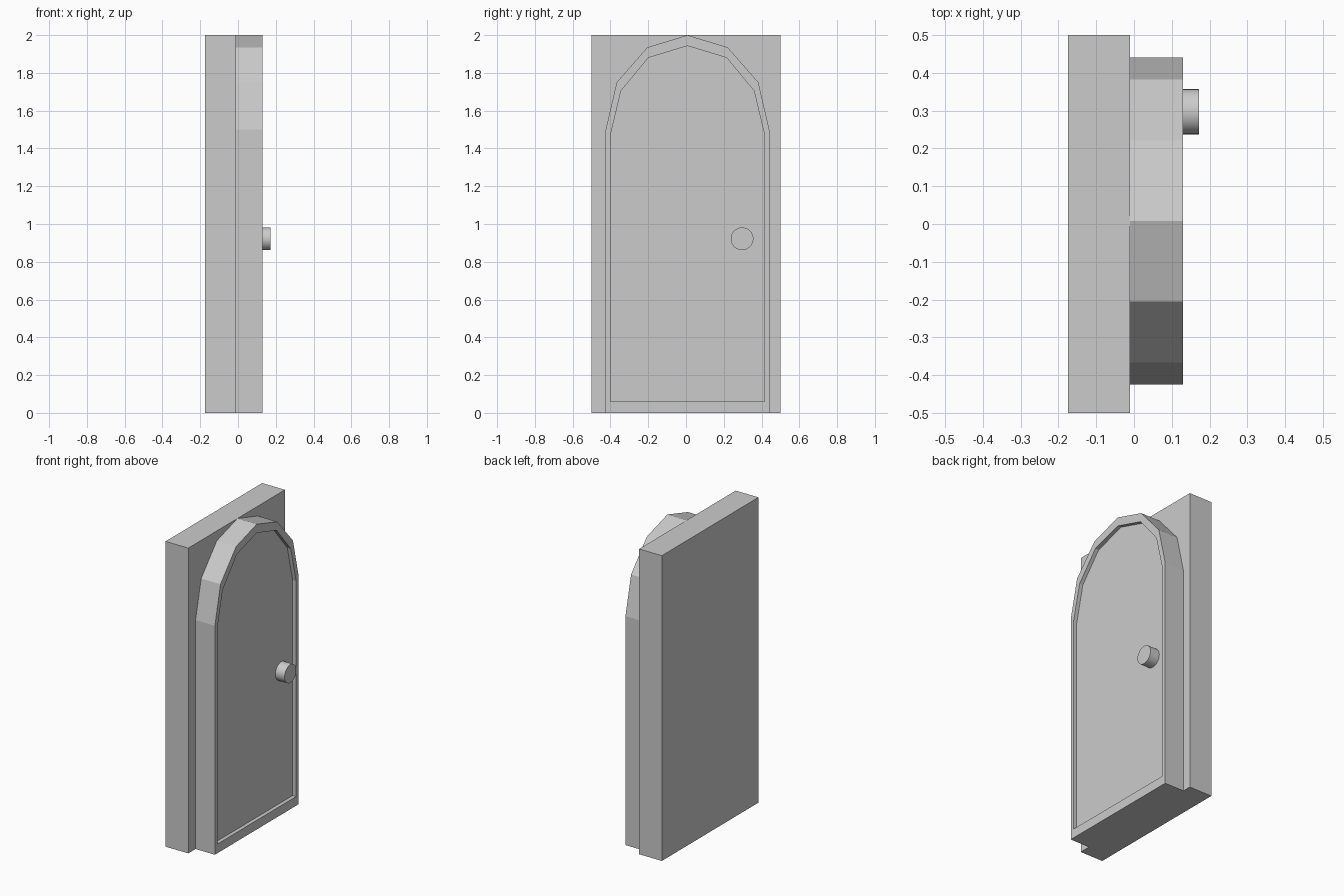
import bpy, bmesh, math

if "Cube" in bpy.data.objects:
    bpy.data.objects.remove(bpy.data.objects["Cube"])

MID = 0.008  # centre line of the arch in y


def make_object(name, bm):
    bmesh.ops.recalc_face_normals(bm, faces=bm.faces[:])
    mesh = bpy.data.meshes.new(name)
    bm.to_mesh(mesh)
    bm.free()
    obj = bpy.data.objects.new(name, mesh)
    bpy.context.collection.objects.link(obj)
    return obj


def arch(half):
    """Mirror a half outline (offset, z), listed from bottom to peak."""
    right = [(MID + y, z) for y, z in half]
    left = [(MID - y, z) for y, z in half[-2::-1]]
    return right + left


def ring(bm, outline, x):
    return [bm.verts.new((x, y, z)) for y, z in outline]


def bridge(bm, a, b):
    for i in range(len(a)):
        j = (i + 1) % len(a)
        bm.faces.new((a[i], a[j], b[j], b[i]))


outer = arch([(0.433, 0), (0.433, 1.5), (0.375, 1.75), (0.213, 1.935), (0, 2.0)])
inner = arch([(0.408, 0.06), (0.408, 1.47), (0.352, 1.705), (0.207, 1.88), (0, 1.943)])

# Wall slab behind the door
bm = bmesh.new()
bmesh.ops.create_cube(bm, size=1)
for v in bm.verts:
    v.co = (v.co.x * 0.165 - 0.0925, v.co.y, (v.co.z + 0.5) * 2)
make_object("wall_slab", bm)

# Arched frame with a sill
bm = bmesh.new()
loops = [ring(bm, o, x) for o, x in
         ((outer, -0.01), (outer, 0.13), (inner, 0.13), (inner, -0.01))]
for k in range(4):
    bridge(bm, loops[k], loops[(k + 1) % 4])
make_object("arched_frame", bm)

# Recessed door panel
bm = bmesh.new()
back, front = ring(bm, inner, 0.05), ring(bm, inner, 0.105)
bridge(bm, back, front)
bm.faces.new(back)
bm.faces.new(front)
make_object("door_panel", bm)

# Round knob
bpy.ops.mesh.primitive_cylinder_add(vertices=32, radius=0.06, depth=0.07,
                                    location=(0.137, 0.297, 0.922),
                                    rotation=(0, math.pi / 2, 0))
bpy.context.object.name = "door_knob"
bpy.ops.object.shade_smooth_by_angle()
